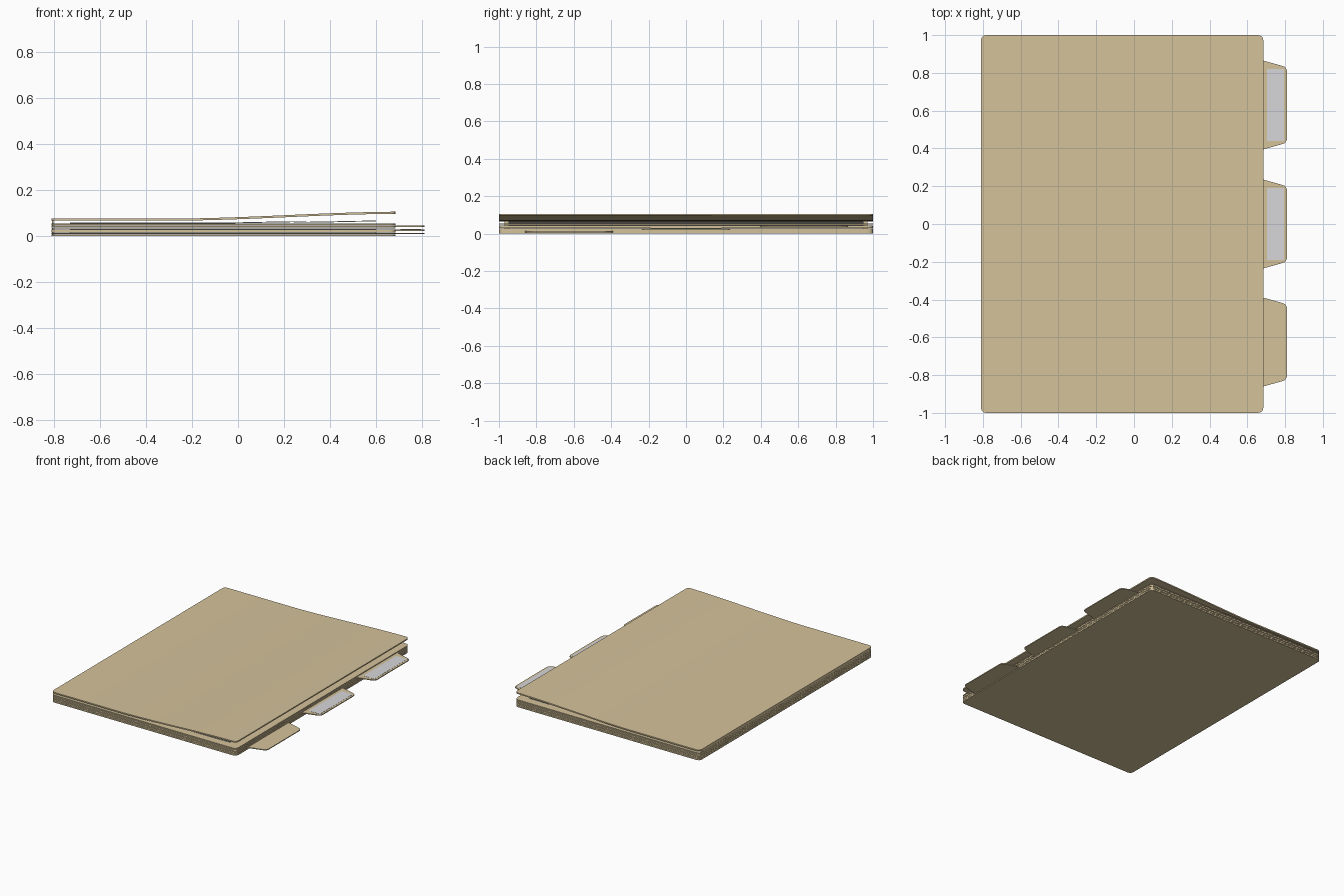
import bpy, bmesh, math
from mathutils import Vector

if "Cube" in bpy.data.objects:
    bpy.data.objects.remove(bpy.data.objects["Cube"])


def material(name, rgb):
    m = bpy.data.materials.new(name)
    m.diffuse_color = (*rgb, 1)
    m.use_nodes = True
    m.node_tree.nodes["Principled BSDF"].inputs["Base Color"].default_value = m.diffuse_color
    return m


MANILA = material("manila card", (0.66, 0.54, 0.325))
PAPER = material("white paper", (0.68, 0.68, 0.70))
X0, X1, XT = -0.81, 0.685, 0.81


def rounded(points):
    """Round the corners of an outline; points are (x, y, radius)."""
    out, n = [], len(points)
    for i, (x, y, r) in enumerate(points):
        p = Vector((x, y))
        if r == 0:
            out.append(p)
            continue
        a = p + (Vector(points[i - 1][:2]) - p).normalized() * r
        b = p + (Vector(points[(i + 1) % n][:2]) - p).normalized() * r
        for k in range(5):
            t = k / 4
            out.append(a * (1 - t) ** 2 + p * 2 * t * (1 - t) + b * t * t)
    return out


def sheet(name, points, z, thick, mat, curl=None):
    """Thin card from an outline, optionally bent upward by curl(x)."""
    bm = bmesh.new()
    bm.faces.new([bm.verts.new((p.x, p.y, z)) for p in rounded(points)])
    if curl:
        for i in range(1, 16):
            bmesh.ops.bisect_plane(bm, geom=bm.verts[:] + bm.edges[:] + bm.faces[:],
                                   plane_co=(-0.3 + i * 0.0625, 0, 0), plane_no=(1, 0, 0))
    ext = bmesh.ops.extrude_face_region(bm, geom=bm.faces[:])
    for v in ext["geom"]:
        if isinstance(v, bmesh.types.BMVert):
            v.co.z += thick
    if curl:
        for v in bm.verts:
            v.co.z += curl(v.co.x)
    bmesh.ops.recalc_face_normals(bm, faces=bm.faces[:])
    me = bpy.data.meshes.new(name)
    bm.to_mesh(me)
    bm.free()
    me.materials.append(mat)
    ob = bpy.data.objects.new(name, me)
    bpy.context.collection.objects.link(ob)
    bpy.context.view_layer.objects.active = ob
    ob.select_set(True)
    bpy.ops.object.shade_smooth_by_angle(angle=math.radians(30))
    ob.select_set(False)
    return ob


def rect(x0, x1, y0, y1, r=0.0):
    return [(x0, y0, r), (x1, y0, r), (x1, y1, r), (x0, y1, r)]


def tabbed(yc):
    """Folder leaf outline with a tapered tab on the right edge."""
    body = rect(X0, X1, -1, 1, 0.03)
    tab = [(X1, yc - 0.235, 0), (XT, yc - 0.20, 0.025),
           (XT, yc + 0.20, 0.025), (X1, yc + 0.235, 0)]
    return body[:2] + tab + body[2:]


def smooth(x, a, b):
    t = min(max((x - a) / (b - a), 0), 1)
    return t * t * (3 - 2 * t)


# Plain folder leaves
for i, z in enumerate((0.0, 0.015, 0.031, 0.048)):
    sheet(f"folder_leaf_{i + 1}", rect(X0, X1, -1, 1, 0.03), z, 0.006, MANILA)

# Tabbed leaves and their labels
for i, (z, yc) in enumerate(((0.007, -0.625), (0.022, 0.0), (0.038, 0.63))):
    sheet(f"tabbed_leaf_{i + 1}", tabbed(yc), z, 0.006, MANILA)
    if i:
        sheet(f"tab_label_{i + 1}", rect(0.705, 0.795, yc - 0.19, yc + 0.19),
              z + 0.006, 0.001, PAPER)

# Loose papers between the leaves
for i, z in enumerate((0.0132, 0.0285, 0.0445)):
    sheet(f"paper_{i + 1}", rect(-0.73, 0.6, -0.95, 0.95), z, 0.0015, PAPER)
for i, z in enumerate((0.0545, 0.058)):
    sheet(f"top_paper_{i + 1}", rect(-0.73, 0.6, -0.95, 0.95), z, 0.002, PAPER,
          lambda x: 0.006 * smooth(x, -0.1, 0.65))

# Top cover, lifting open toward the tabs
sheet("top_cover", rect(X0, X1, -1, 1, 0.03), 0.066, 0.009, MANILA,
      lambda x: 0.030 * smooth(x, -0.3, 0.72))

# Folded spines along the left edge
for i, (z, h) in enumerate(((0.001, 0.019), (0.023, 0.013), (0.039, 0.034))):
    sheet(f"spine_{i + 1}", rect(X0 + 0.001, X0 + 0.008, -0.97, 0.97), z, h, MANILA)
